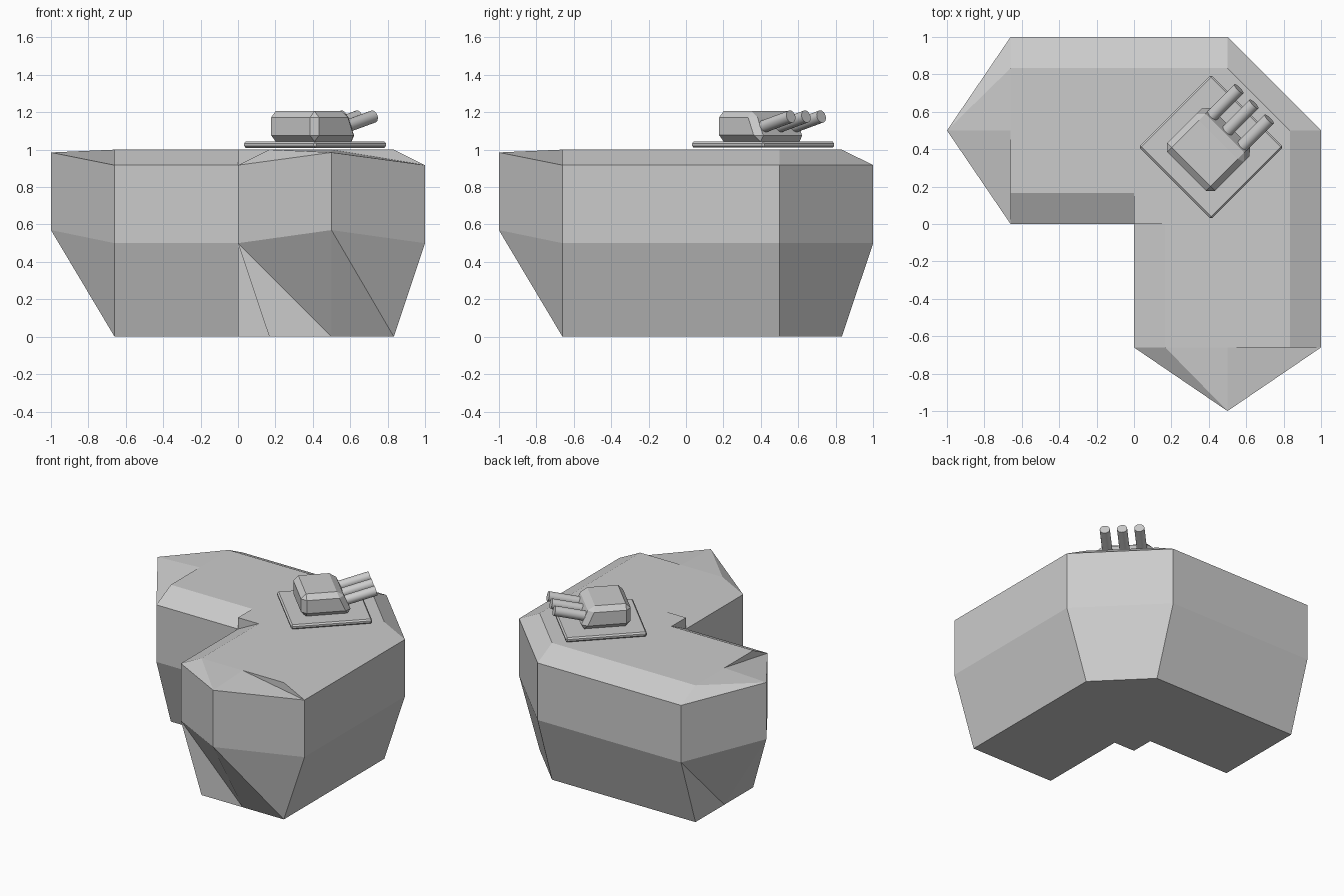
import bpy, bmesh, math
from mathutils import Matrix, Vector

if "Cube" in bpy.data.objects:
    bpy.data.objects.remove(bpy.data.objects["Cube"])

IN, LO, HI, END = 0.167, 0.5, 0.917, -0.66


def finish(bm, name):
    bmesh.ops.remove_doubles(bm, verts=bm.verts, dist=1e-4)
    bmesh.ops.recalc_face_normals(bm, faces=bm.faces)
    me = bpy.data.meshes.new(name)
    bm.to_mesh(me)
    bm.free()
    ob = bpy.data.objects.new(name, me)
    bpy.context.collection.objects.link(ob)
    return ob


def face(bm, pts, f=lambda p: p):
    bm.faces.new([bm.verts.new(f(p)) for p in pts])


def turn(p):      # front arm -> left arm
    return (p[1], 1 - p[0], p[2])


def mirror(p):    # swap across the diagonal
    return (p[1], p[0], p[2])


# Hull: two identical pointed arms joined by a corner block
bm = bmesh.new()
section = [(0, LO), (0, HI), (IN, 1), (1 - IN, 1), (1, HI), (1, LO), (1 - IN, 0), (IN, 0)]
a, b, c, d, e, f, g, h = [(x, END, z) for x, z in section]
top_mid, bot_mid = (0.5, END, 1), (0.5, END, 0)
t0, t1 = (0.5, -1, 0.57), (0.5, -1, 0.985)
cap = [(a, b, t1, t0), (f, e, t1, t0),                       # side walls of the point
       (b, c, t1), (c, top_mid, t1), (top_mid, e, t1), (top_mid, d, e),
       (a, t0, bot_mid), (bot_mid, t0, g), (g, t0, f), (a, bot_mid, h)]
for move in (lambda p: p, turn):
    for i in range(8):
        (x0, z0), (x1, z1) = section[i], section[(i + 1) % 8]
        face(bm, [(x0, END, z0), (x1, END, z1), (x1, 0, z1), (x0, 0, z0)], move)
    for poly in cap:
        face(bm, poly, move)

# Corner block: flat top and bottom, bevelled outer wall, square inner corner
outer = [(1, 0), (1, 0.5), (0.5, 1), (0, 1)]
inner = [(1 - IN, 0), (1 - IN, 0.5), (0.5, 1 - IN), (0, 1 - IN)]
for z in (0, 1):
    face(bm, [(x, y, z) for x, y in [(0, IN), (0, 0), (IN, 0)] + inner])
rings = [[(*p, 0) for p in inner], [(*p, LO) for p in outer],
         [(*p, HI) for p in outer], [(*p, 1) for p in inner]]
for r0, r1 in zip(rings, rings[1:]):
    for i in range(3):
        face(bm, [r0[i], r0[i + 1], r1[i + 1], r1[i]])
for move in (lambda p: p, mirror):
    face(bm, [(0, 0, HI), (IN, 0, 1), (0, 0, 1)], move)
    face(bm, [(0, 0, LO), (IN, 0, 0), (0, 0, 0)], move)
finish(bm, "hull")

# Turret frame: local +x points along the diagonal
base = Matrix.Translation((0.412, 0.412, 0)) @ Matrix.Rotation(math.radians(45), 4, 'Z')


def bevelled_box(name, x0, x1_low, x1_top, w, z0, z1, bev):
    bm = bmesh.new()
    bmesh.ops.create_cube(bm, size=1)
    for v in bm.verts:
        up = v.co.z > 0
        front = x1_top if up else x1_low
        v.co = (front if v.co.x > 0 else x0, w if v.co.y > 0 else -w, z1 if up else z0)
    bmesh.ops.bevel(bm, geom=bm.edges[:], offset=bev, segments=1, affect='EDGES')
    bm.transform(base)
    return finish(bm, name)


bevelled_box("turret_plate", -0.273, 0.273, 0.273, 0.273, 1.01, 1.043, 0.01)
bevelled_box("turret_body", -0.185, 0.162, 0.09, 0.181, 1.043, 1.206, 0.034)

# Three raised barrels
for i in (-1, 0, 1):
    p0, p1 = Vector((0.06, i * 0.115, 1.108)), Vector((0.325, i * 0.115, 1.177))
    axis = p1 - p0
    bm = bmesh.new()
    bmesh.ops.create_cone(bm, cap_ends=True, segments=16, radius1=0.034, radius2=0.034,
                          depth=axis.length)
    rot = axis.to_track_quat('Z', 'Y').to_matrix().to_4x4()
    bm.transform(base @ Matrix.Translation((p0 + p1) / 2) @ rot)
    for fc in bm.faces:
        fc.smooth = len(fc.verts) == 4
    finish(bm, f"barrel_{i + 2}")
